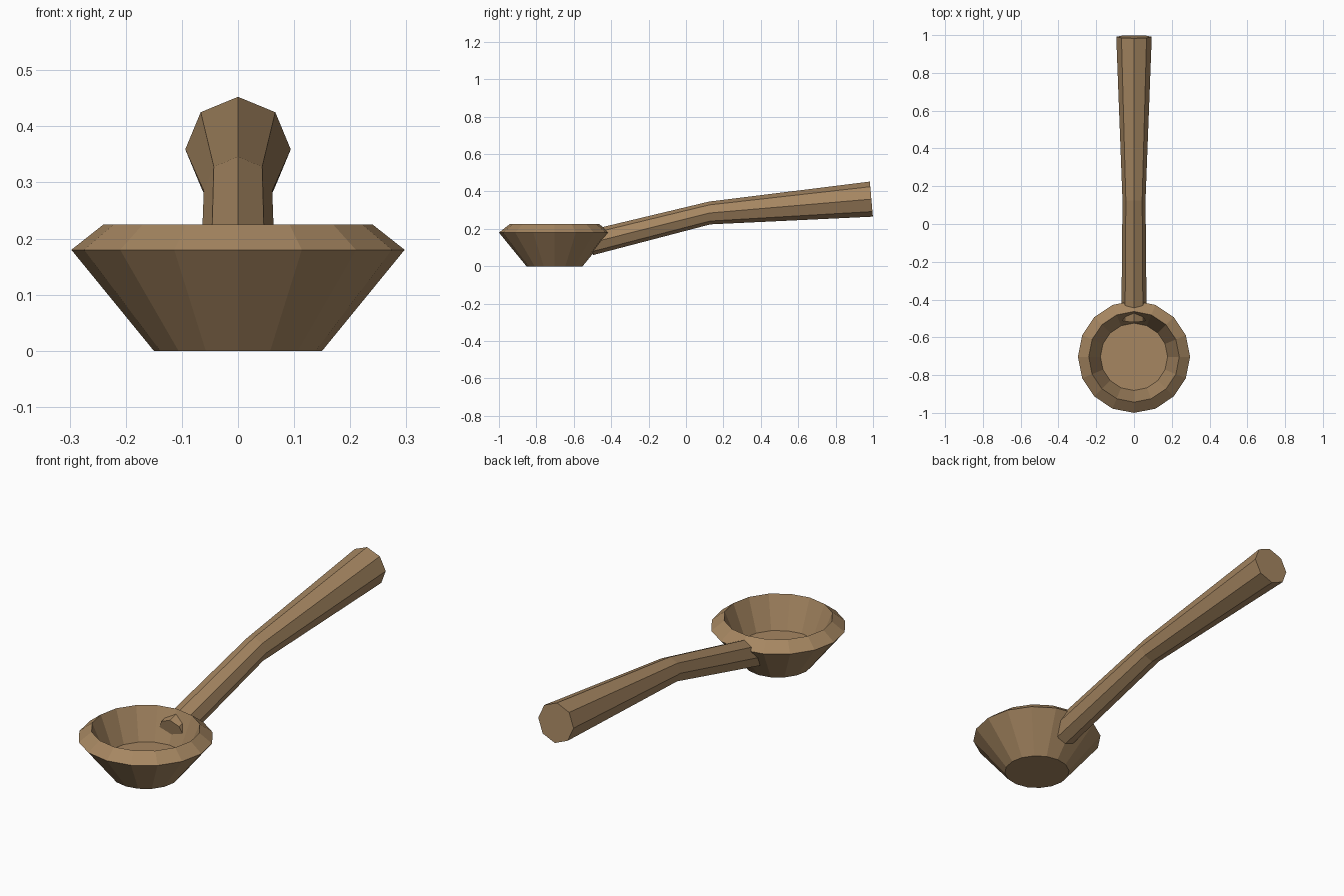
import bpy, bmesh, math

if "Cube" in bpy.data.objects:
    bpy.data.objects.remove(bpy.data.objects["Cube"])

wood = bpy.data.materials.new("wood")
wood.diffuse_color = (0.38, 0.24, 0.12, 1)
wood.use_nodes = True
wood.node_tree.nodes["Principled BSDF"].inputs["Base Color"].default_value = wood.diffuse_color


def loft(name, rings):
    """Join equal-sided rings into a closed, flat-shaded solid."""
    bm = bmesh.new()
    loops = [[bm.verts.new(p) for p in ring] for ring in rings]
    n = len(loops[0])
    for a, b in zip(loops, loops[1:]):
        for i in range(n):
            j = (i + 1) % n
            bm.faces.new((a[i], a[j], b[j], b[i]))
    bm.faces.new(loops[0])
    bm.faces.new(loops[-1])
    bmesh.ops.recalc_face_normals(bm, faces=bm.faces)
    mesh = bpy.data.meshes.new(name)
    bm.to_mesh(mesh)
    bm.free()
    mesh.materials.append(wood)
    obj = bpy.data.objects.new(name, mesh)
    bpy.context.collection.objects.link(obj)
    return obj


def flat_ring(radius, z, y=-0.703, sides=16):
    return [(radius * math.cos(2 * math.pi * i / sides),
             y + radius * math.sin(2 * math.pi * i / sides), z)
            for i in range(sides)]


def handle_ring(y, z, radius, tilt, sides=8):
    t = math.radians(tilt)
    ring = []
    for i in range(sides):
        a = 2 * math.pi * i / sides
        up = radius * math.sin(a)
        ring.append((radius * math.cos(a), y - up * math.sin(t), z + up * math.cos(t)))
    return ring


# Bowl: foot, wide shoulder, sharp rim, inner floor
loft("bowl", [flat_ring(r, z) for r, z in
              [(0.15, 0), (0.297, 0.18), (0.24, 0.225), (0.178, 0.075)]])

# Handle: bent octagonal bar whose tip pokes through the bowl wall
loft("handle", [handle_ring(*s) for s in
                [(-0.508, 0.126, 0.067, 10),
                 (0.127, 0.285, 0.061, 3),
                 (0.991, 0.359, 0.094, 5)]])
